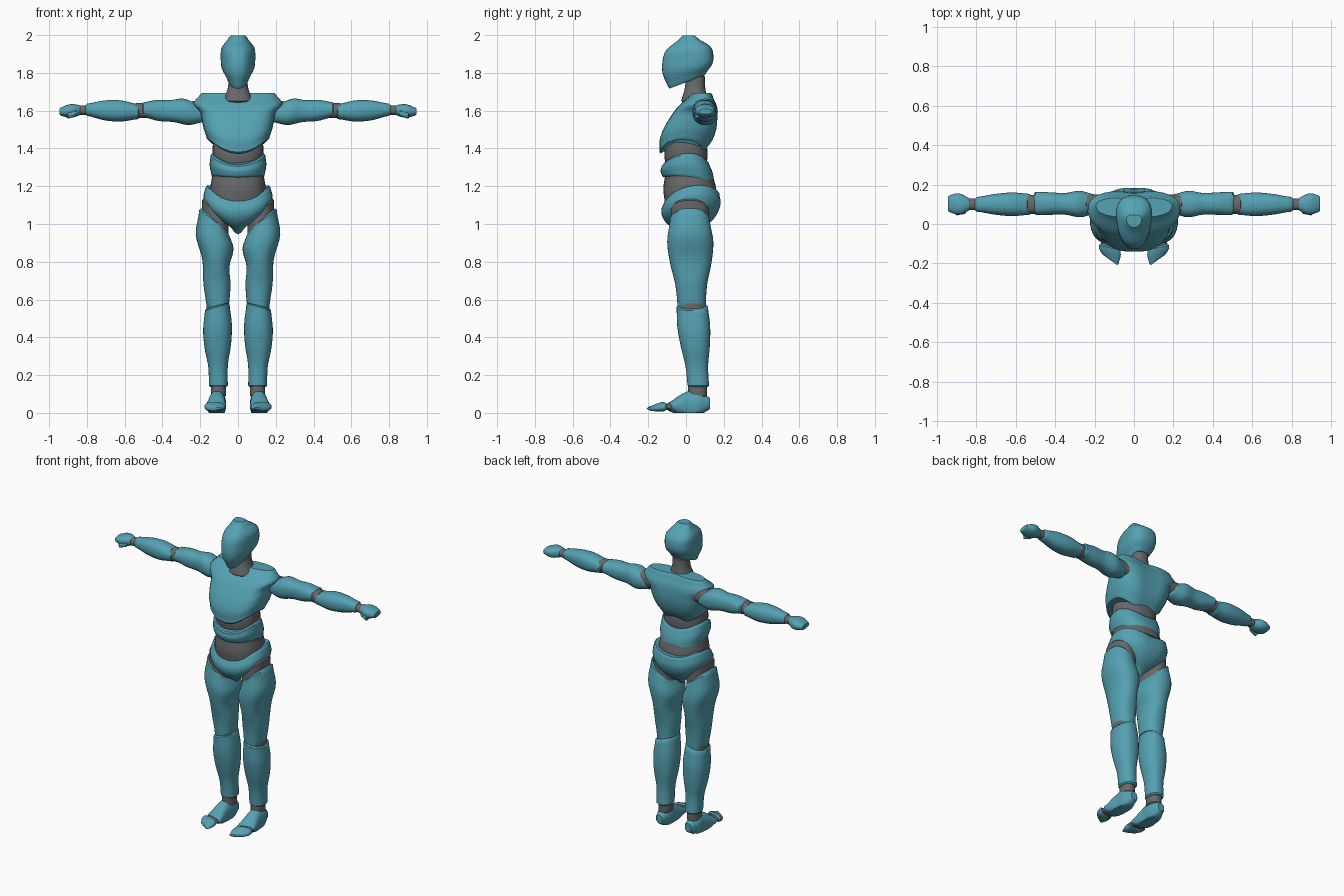
import bpy
import bmesh
from math import cos, sin, pi, exp, radians, copysign
from mathutils import Vector

cube = bpy.data.objects.get("Cube")
if cube:
    bpy.data.objects.remove(cube, do_unlink=True)


def make_material(name, colour):
    material = bpy.data.materials.new(name)
    material.use_nodes = True
    material.diffuse_color = colour
    shader = material.node_tree.nodes["Principled BSDF"]
    shader.inputs["Base Color"].default_value = colour
    shader.inputs["Roughness"].default_value = 0.6
    return material


SHELL = make_material("teal shell", (0.09, 0.36, 0.45, 1))
JOINT = make_material("grey joint", (0.14, 0.14, 0.14, 1))
SEGMENTS, STEPS = 32, 4
# which world axis the section width, section height and loft length follow
AXES = {"z": (0, 1, 2), "x": (1, 2, 0), "y": (0, 2, 1)}
FLAT = (0, 0)
parts = []


def mix(pair, factor):
    return pair[0] + (pair[1] - pair[0]) * factor


def smooth_sizes(sizes):
    """Catmull-Rom interpolation between evenly spaced section sizes."""
    padded = [sizes[0], *sizes, sizes[-1]]
    result = []
    for before, here, there, after in zip(padded, padded[1:], padded[2:], padded[3:]):
        for step in range(STEPS):
            t = step / STEPS
            result.append([b + t * ((c - a) + t * (2 * a - 5 * b + 4 * c - d
                           + t * (3 * (b - c) + d - a))) / 2
                           for a, b, c, d in zip(before, here, there, after)])
    return result + [sizes[-1]]


def loft(name, start, end, *sizes, axis="z", material=SHELL, power=2.3, side=1,
         slant=FLAT, lean=FLAT, lift=FLAT, pinch=0, groove=0, rim=0.008):
    """Loft half-size sections along a line; slant, lean and lift bend its ends."""
    start, end = Vector(start), Vector(end)
    smooth = smooth_sizes(sizes)
    last = len(smooth) - 1
    sections = [(i / last, 0, w, h) for i, (w, h) in enumerate(smooth)]

    def softened(section, shift):
        # a slightly smaller section rounds each open end
        factor, _, w, h = section
        return factor, shift, w - rim, h - rim

    sections = [softened(sections[0], -rim), *sections, softened(sections[-1], rim)]
    across, up, along = AXES[axis]
    bm = bmesh.new()
    loops = []
    for factor, shift, width, height in sections:
        loop = []
        for i in range(SEGMENTS):
            c, s = cos(2 * pi * i / SEGMENTS), sin(2 * pi * i / SEGMENTS)
            u = copysign(abs(c) ** (2 / power), c)
            v = copysign(abs(s) ** (2 / power), s)
            dent = groove * exp(-(u / 0.3) ** 2) if v > 0 else 0
            point = start.lerp(end, factor)
            point[across] += width * u * (1 + pinch * v)
            point[up] += height * v - dent
            point[along] += (shift + mix(slant, factor) * u
                             + mix(lean, factor) * v + mix(lift, factor) * u * u)
            point.x *= side
            point.z = max(point.z, 0)
            loop.append(bm.verts.new(point))
        loops.append(loop)
    for low, high in zip(loops, loops[1:]):
        for i in range(SEGMENTS):
            j = (i + 1) % SEGMENTS
            bm.faces.new((low[i], low[j], high[j], high[i]))
    bm.faces.new(loops[0])
    bm.faces.new(loops[-1])
    bmesh.ops.recalc_face_normals(bm, faces=bm.faces)
    mesh = bpy.data.meshes.new(name)
    bm.to_mesh(mesh)
    bm.free()
    mesh.materials.append(material)
    part = bpy.data.objects.new(name, mesh)
    bpy.context.collection.objects.link(part)
    parts.append(part)


# Head with a tapering face and a chin lower than the nape
loft("head", (0, .005, 1.76), (0, .015, 1.99),
     (.055, .1), (.083, .13), (.088, .135), (.083, .115), (.045, .04),
     power=2.5, pinch=.2, lean=(.035, 0))
loft("neck", (0, .045, 1.65), (0, .05, 1.78), (.08, .07), (.055, .055), (.05, .05),
     material=JOINT)

# Torso shells with arched edges, over the grey core
loft("chest", (0, -.015, 1.38), (0, .085, 1.685),
     (.165, .125), (.18, .145), (.19, .145), (.2, .13), (.235, .105), (.2, .06),
     power=2.6, pinch=.06, groove=.018, lift=(.075, 0))
loft("upper_core", (0, 0, 1.27), (0, 0, 1.47), (.12, .1), (.135, .115), (.13, .1),
     material=JOINT)
loft("waist", (0, .012, 1.235), (0, -.005, 1.315), (.14, .138), (.15, .138), (.145, .125),
     lean=(-.02, .01), lift=(.02, .05))
loft("lower_core", (0, .025, 1.1), (0, .015, 1.27), (.15, .135), (.148, .14), (.135, .125),
     material=JOINT)
loft("pelvis", (0, .015, .955), (0, .035, 1.14),
     (.045, .05), (.12, .115), (.17, .15), (.183, .16), (.172, .148),
     groove=.008, lean=(0, .02), lift=(.04, .055))

for side, word in ((1, "left"), (-1, "right")):
    def limb(name, *shape, **options):
        loft(f"{word}_{name}", *shape, side=side, **options)

    def joint(name, start, end, size, **options):
        limb(f"{name}_joint", start, end, size, size, material=JOINT, **options)

    # Leg shells and their joints
    joint("hip", (.12, .02, .99), (.12, .02, 1.07), (.07, .1), slant=(.055, .055))
    limb("thigh", (.105, .03, .57), (.13, .02, 1.02),
         (.06, .075), (.072, .085), (.072, .11), (.1, .122), (.075, .105),
         slant=(-.015, .055))
    joint("knee", (.11, .035, .53), (.11, .03, .6), (.058, .07), slant=(-.02, -.02))
    limb("shin", (.104, .065, .145), (.11, .033, .56),
         (.05, .057), (.052, .06), (.07, .077), (.076, .087), (.065, .083),
         slant=(0, -.018))
    joint("ankle", (.104, .06, .09), (.104, .06, .15), (.04, .05))

    # Foot with a flat sole, and toes turned slightly outward
    limb("foot", (.117, -.085, .033), (.105, .12, .05),
         (.055, .025), (.05, .055), (.045, .075), (.045, .065), (.03, .035),
         axis="y", slant=(.012, 0))
    joint("toe", (.12, -.125, .032), (.12, -.08, .032), (.047, .018),
          axis="y", slant=(.012, .012))
    limb("toes", (.121, -.175, .024), (.123, -.12, .033),
         (.043, .014), (.054, .022), (.055, .026), axis="y", slant=(.025, .012))

    # Arm shells and their joints
    joint("shoulder", (.16, .1, 1.6), (.24, .1, 1.6), (.05, .05), axis="x")
    limb("upper_arm", (.2, .1, 1.59), (.5, .105, 1.605),
         (.05, .05), (.067, .07), (.055, .058), (.057, .056), (.058, .04),
         axis="x", lean=(.02, 0))
    joint("elbow", (.48, .1, 1.6), (.54, .1, 1.6), (.048, .04), axis="x")
    limb("forearm", (.53, .1, 1.595), (.8, .1, 1.605),
         (.053, .04), (.06, .056), (.052, .052), (.037, .032), axis="x")
    joint("wrist", (.79, .1, 1.602), (.85, .1, 1.602), (.029, .025), axis="x")

    # Closed hand with a thumb along its front
    limb("hand", (.84, .1, 1.602), (.938, .103, 1.595),
         (.033, .028), (.05, .035), (.053, .033), (.042, .022), axis="x")
    limb("thumb", (.86, .068, 1.588), (.9, .062, 1.575), (.017, .017), (.018, .018),
         axis="x", rim=.006)

# Smooth surfaces with crisp rims
bpy.ops.object.select_all(action="DESELECT")
for part in parts:
    part.select_set(True)
bpy.context.view_layer.objects.active = parts[0]
bpy.ops.object.shade_smooth_by_angle(angle=radians(40))
